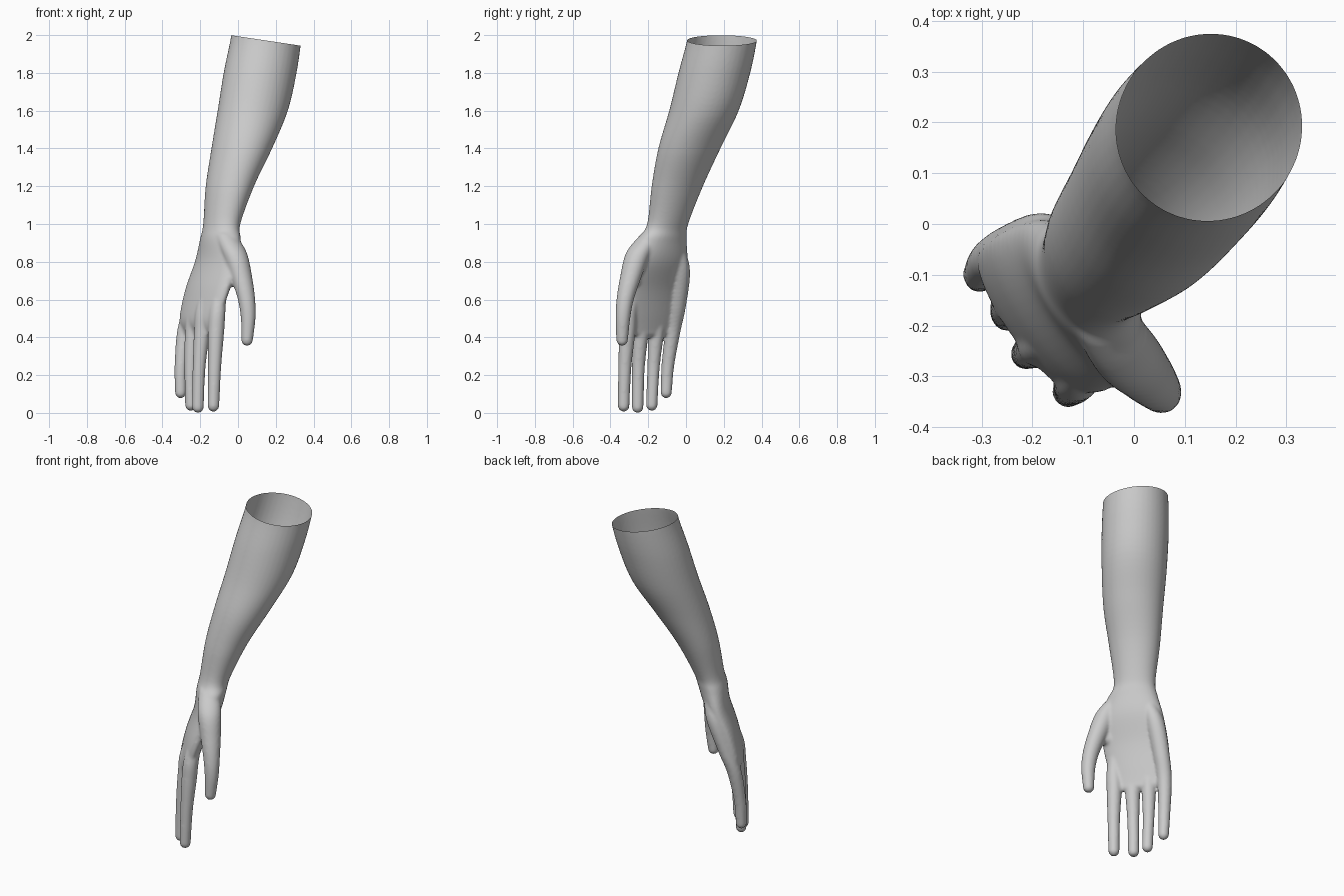
import bpy, bmesh, math
from mathutils import Vector

cube = bpy.data.objects.get("Cube")
if cube:
    bpy.data.objects.remove(cube, do_unlink=True)

skin = bpy.data.materials.new("plain_grey")
skin.use_nodes = True
skin.diffuse_color = (0.6, 0.6, 0.6, 1)
skin.node_tree.nodes["Principled BSDF"].inputs["Base Color"].default_value = (0.6, 0.6, 0.6, 1)

ACROSS = math.radians(125)   # direction across the palm, thumb to little finger
SIDES = 40


def spline(rows, steps=6):
    """Smooth curve through rows of numbers."""
    rows = [Vector(r) for r in rows]
    out = []
    for i in range(len(rows) - 1):
        a, b = rows[i], rows[i + 1]
        ta = (b - rows[max(i - 1, 0)]) / 2
        tb = (rows[min(i + 2, len(rows) - 1)] - a) / 2
        for k in range(steps):
            t = k / steps
            out.append(a * (2*t**3 - 3*t**2 + 1) + ta * (t**3 - 2*t**2 + t)
                       + b * (3*t**2 - 2*t**3) + tb * (t**3 - t**2))
    return out + [rows[-1]]


def loft(bm, rows):
    """Closed body from rows of x, y, z, half width, half depth, running downward."""
    rings = spline(rows)
    x, y, z, a, b = rings[-1]
    for k in range(1, 6):    # rounded lower end
        t = k / 6 * math.pi / 2
        rings.append((x, y, z - b * math.sin(t), a * math.cos(t), b * math.cos(t)))
    loops = []
    for x, y, z, a, b in rings:
        loop = []
        for i in range(SIDES):
            t = math.tau * i / SIDES
            u, v = a * math.cos(t), b * math.sin(t)
            loop.append(bm.verts.new((x + u * math.cos(ACROSS) - v * math.sin(ACROSS),
                                      y + u * math.sin(ACROSS) + v * math.cos(ACROSS), z)))
        loops.append(loop)
    for p, q in zip(loops, loops[1:]):
        for i in range(SIDES):
            j = (i + 1) % SIDES
            bm.faces.new((p[i], p[j], q[j], q[i]))
    bm.faces.new(loops[0])
    bm.faces.new(loops[-1][::-1])


def digit(bm, rows):
    loft(bm, [(x, y, z, r, r) for x, y, z, r in rows])


bm = bmesh.new()

# Forearm, wrist and palm
loft(bm, [
    (0.16, 0.2, 2.06, 0.18, 0.19),
    (0.147, 0.19, 1.97, 0.182, 0.191),
    (0.117, 0.15, 1.8, 0.187, 0.196),
    (0.078, 0.095, 1.6, 0.182, 0.188),
    (0.02, 0.018, 1.4, 0.168, 0.157),
    (-0.043, -0.046, 1.2, 0.143, 0.12),
    (-0.086, -0.097, 1.0, 0.118, 0.087),
    (-0.093, -0.125, 0.92, 0.145, 0.084),
    (-0.108, -0.147, 0.8, 0.182, 0.074),
    (-0.162, -0.174, 0.65, 0.187, 0.061),
    (-0.203, -0.188, 0.5, 0.172, 0.049),
    (-0.208, -0.19, 0.43, 0.145, 0.03),
])

# Fingers, each running from inside the palm to the tip
digit(bm, [(-0.085, -0.24, 0.75, 0.03), (-0.107, -0.297, 0.56, 0.042), (-0.116, -0.31, 0.43, 0.043),
           (-0.124, -0.324, 0.24, 0.035), (-0.13, -0.33, 0.037, 0.031)])
digit(bm, [(-0.13, -0.18, 0.75, 0.03), (-0.178, -0.23, 0.56, 0.042), (-0.19, -0.24, 0.43, 0.043),
           (-0.206, -0.252, 0.24, 0.034), (-0.212, -0.256, 0.03, 0.031)])
digit(bm, [(-0.155, -0.11, 0.75, 0.03), (-0.223, -0.145, 0.56, 0.042), (-0.239, -0.157, 0.43, 0.042),
           (-0.251, -0.172, 0.24, 0.033), (-0.25, -0.181, 0.04, 0.03)])
digit(bm, [(-0.14, -0.055, 0.88, 0.045), (-0.18, -0.03, 0.75, 0.052), (-0.242, -0.047, 0.56, 0.046),
           (-0.282, -0.07, 0.43, 0.041), (-0.302, -0.096, 0.25, 0.034), (-0.304, -0.105, 0.107, 0.03)])

# Thumb, its fleshy base, and the web beside the index finger
digit(bm, [(-0.07, -0.18, 0.95, 0.055), (-0.02, -0.25, 0.85, 0.066), (0.018, -0.292, 0.72, 0.057),
           (0.045, -0.322, 0.6, 0.046), (0.054, -0.334, 0.5, 0.039), (0.048, -0.338, 0.385, 0.031)])
digit(bm, [(-0.06, -0.23, 0.82, 0.05), (-0.04, -0.275, 0.7, 0.034)])

mesh = bpy.data.meshes.new("arm_and_hand")
bmesh.ops.recalc_face_normals(bm, faces=bm.faces)
bm.to_mesh(mesh)
bm.free()
arm = bpy.data.objects.new("arm_and_hand", mesh)
bpy.context.collection.objects.link(arm)

# Fuse the parts into one smooth skin
fuse = arm.modifiers.new("fuse", 'REMESH')
fuse.mode = 'VOXEL'
fuse.voxel_size = 0.008
soften = arm.modifiers.new("soften", 'SMOOTH')
soften.factor = 0.5
soften.iterations = 8
fused = bpy.data.meshes.new_from_object(arm.evaluated_get(bpy.context.evaluated_depsgraph_get()))
arm.modifiers.clear()
arm.data = fused

# Slanted open end at the top
bm = bmesh.new()
bm.from_mesh(fused)
bmesh.ops.bisect_plane(bm, geom=bm.verts[:] + bm.edges[:] + bm.faces[:],
                       plane_co=(0.145, 0.19, 1.972), plane_no=(0.15, 0, 1), clear_outer=True)
for f in bm.faces:
    f.smooth = True
bm.to_mesh(fused)
bm.free()
fused.materials.clear()
fused.materials.append(skin)
